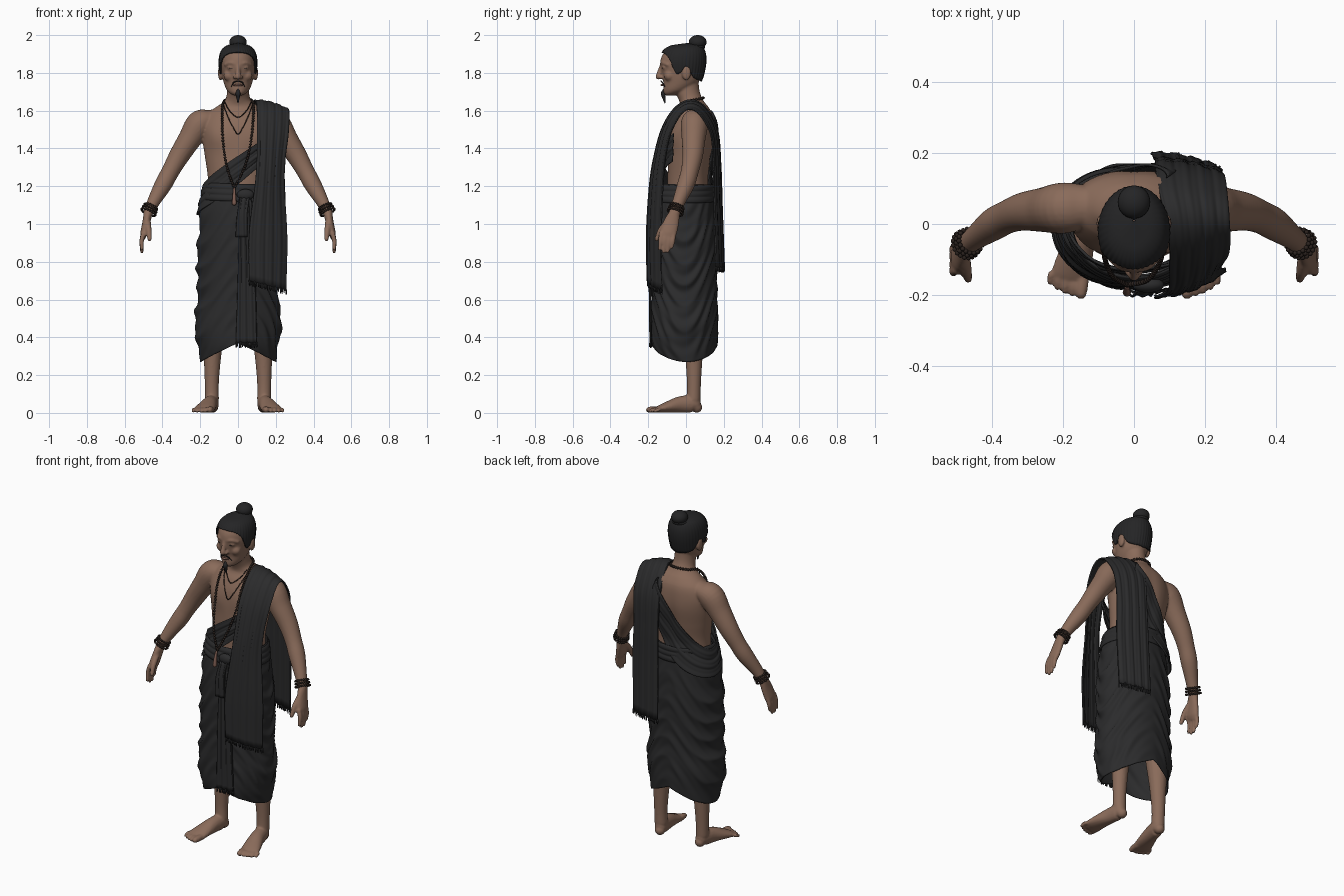
import bpy, bmesh
from math import sin, cos, pi, exp, degrees
from mathutils import Vector, Matrix

if "Cube" in bpy.data.objects:
    bpy.data.objects.remove(bpy.data.objects["Cube"])


def material(name, r, g, b):
    m = bpy.data.materials.new(name)
    m.use_nodes = True
    m.diffuse_color = (r, g, b, 1)
    m.node_tree.nodes["Principled BSDF"].inputs["Base Color"].default_value = (r, g, b, 1)
    return m


SKIN = material("brown skin", .255, .148, .103)
LIP = material("lip brown", .2, .105, .08)
CLOTH = material("black cloth", .024, .024, .025)
HAIR = material("black hair", .018, .018, .019)
BEAD = material("dark wood beads", .024, .016, .013)
skin_parts = []


def smooth(rows, t):
    """Smooth interpolation of rows keyed by their first value."""
    n = len(rows) - 1
    t = min(max(t, rows[0][0]), rows[n][0])
    i = next(k for k in range(n) if t <= rows[k + 1][0])
    a, b = rows[i], rows[i + 1]
    h = b[0] - a[0]
    f = (t - a[0]) / h

    def slope(k, c):
        p, q = rows[max(k - 1, 0)], rows[min(k + 1, n)]
        return (q[c] - p[c]) / (q[0] - p[0]) * h

    return [a[c] * (1 + 2 * f) * (1 - f) ** 2 + b[c] * f * f * (3 - 2 * f)
            + slope(i, c) * f * (1 - f) ** 2 - slope(i + 1, c) * f * f * (1 - f)
            for c in range(1, len(a))]


def path(points, n):
    rows = [(i, *p) for i, p in enumerate(points)]
    return [smooth(rows, k * (len(points) - 1) / n) for k in range(n + 1)]


def finish(name, bm, mat, thick=0):
    bmesh.ops.recalc_face_normals(bm, faces=bm.faces)
    for f in bm.faces:
        f.smooth = True
    me = bpy.data.meshes.new(name)
    bm.to_mesh(me)
    bm.free()
    me.materials.append(mat)
    ob = bpy.data.objects.new(name, me)
    bpy.context.collection.objects.link(ob)
    if mat is SKIN:
        skin_parts.append(ob)
    if thick:
        mod = ob.modifiers.new("thickness", "SOLIDIFY")
        mod.thickness, mod.offset = thick, 0


def grid(name, fn, nu, nv, mat, wrap=False, thick=0, caps=False):
    bm = bmesh.new()
    cols = nu if wrap else nu + 1
    rows = [[bm.verts.new(fn(i / nu, j / nv)) for i in range(cols)] for j in range(nv + 1)]
    for lo, hi in zip(rows, rows[1:]):
        for i in range(nu):
            k = (i + 1) % cols
            bm.faces.new((lo[i], lo[k], hi[k], hi[i]))
    if caps:
        bm.faces.new(rows[0])
        bm.faces.new(rows[-1])
    finish(name, bm, mat, thick)


def tube(name, points, mat, ref=(0, 1, 0), sides=16, steps=24, floor=-1):
    """Rounded limb through (x, y, z, radius along ref, other radius)."""
    pts = path([p if len(p) == 5 else (*p, p[3]) for p in points], steps)
    cs = [Vector(p[:3]) for p in pts]
    rings = []
    for k, p in enumerate(pts):
        t = (cs[min(k + 1, steps)] - cs[max(k - 1, 0)]).normalized()
        a = (Vector(ref) - t * t.dot(Vector(ref))).normalized()
        rings.append((cs[k], t, a, t.cross(a), p[3], p[4]))
    ends = []
    for ring, sign in ((rings[0], -1), (rings[-1], 1)):
        c, t, a, b, ra, rb = ring
        ends.append([(c + t * sign * min(ra, rb) * sin(q), t, a, b, ra * cos(q), rb * cos(q))
                     for q in (.5, 1, 1.4)])
    rings = ends[0][::-1] + rings + ends[1]

    def fn(u, v):
        c, t, a, b, ra, rb = rings[round(v * (len(rings) - 1))]
        p = c + a * ra * cos(2 * pi * u) + b * rb * sin(2 * pi * u)
        return p.x, p.y, max(p.z, floor)
    grid(name, fn, sides, len(rings) - 1, mat, wrap=True, caps=True)


def ball(name, loc, size, mat):
    bm = bmesh.new()
    bmesh.ops.create_uvsphere(bm, u_segments=24, v_segments=14, radius=1,
                              matrix=Matrix.Translation(loc) @ Matrix.Diagonal((*size, 1)))
    finish(name, bm, mat)


def beads(name, points, r):
    bm = bmesh.new()
    last = None
    for p in path(points, 400):
        p = Vector(p)
        if last is None or (p - last).length > 1.8 * r:
            bmesh.ops.create_icosphere(bm, subdivisions=2, radius=r, matrix=Matrix.Translation(p))
            last = p
    finish(name, bm, BEAD)


def fringe(name, edge, n):
    bm = bmesh.new()
    for i in range(n + 1):
        p = Vector(edge(i / n)) + Vector((.004 * sin(i * 5), .003 * sin(i * 3), -.01))
        bmesh.ops.create_cone(bm, segments=5, cap_ends=True, radius1=.002, radius2=.004,
                              depth=.026 + .008 * sin(i * 2.3), matrix=Matrix.Translation(p))
    finish(name, bm, CLOTH)


def around(table, a, z, off):
    # a = 0 is the front, growing toward the model's right
    rx, ry, cy = smooth(table, z)
    return (-(rx + off) * sin(a), cy - (ry + off) * cos(a), z)


# Torso and neck
TORSO = [(1.05, .165, .118, .01), (1.15, .16, .112, .01), (1.25, .16, .11, .012), (1.35, .174, .115, .022),
         (1.45, .188, .12, .033), (1.52, .19, .115, .038), (1.58, .165, .098, .045),
         (1.62, .115, .075, .045), (1.65, .072, .065, .03), (1.7, .058, .065, .008), (1.78, .058, .065, 0)]


def body(a, z, off=0):
    b = abs((a + pi) % (2 * pi) - pi)
    off += .012 * exp(-((b - .6) / .4) ** 2 - ((z - 1.46) / .06) ** 2)
    off -= .01 * exp(-((pi - b) / .2) ** 2 - ((z - 1.35) / .2) ** 2)
    return around(TORSO, a, z, off)


grid("torso", lambda u, v: body(2 * pi * u, 1.05 + .73 * v), 64, 56, SKIN, wrap=True, caps=True)

# Head
HEAD = [(1.68, .02, .02, -.085), (1.69, .04, .045, -.072), (1.71, .06, .07, -.05), (1.75, .076, .093, -.027),
        (1.8, .085, .108, -.022), (1.86, .09, .116, -.02), (1.91, .078, .102, -.012),
        (1.935, .05, .07, 0), (1.945, .003, .003, .01)]
grid("head", lambda u, v: around(HEAD, 2 * pi * u, 1.68 + .265 * v, 0), 48, 44, SKIN, wrap=True, caps=True)
tube("nose", [(0, -.126, 1.85, .01), (0, -.138, 1.81, .012), (0, -.146, 1.78, .016)], SKIN, (1, 0, 0))
tube("mouth", [(-.022, -.122, 1.735, .004), (0, -.129, 1.736, .006), (.022, -.122, 1.735, .004)], LIP, (0, 0, 1))
tube("goatee", [(0, -.118, 1.708, .007), (0, -.12, 1.69, .013), (0, -.116, 1.665, .008),
                (0, -.112, 1.642, .003)], HAIR, (1, 0, 0))
for s, side in ((1, "left"), (-1, "right")):
    ball(side + "_nostril", (s * .016, -.134, 1.777), (.011, .013, .01), SKIN)
    ball(side + "_cheek", (s * .045, -.088, 1.785), (.032, .028, .03), SKIN)
    ball(side + "_eyelid", (s * .036, -.116, 1.828), (.02, .011, .011), SKIN)
    ball(side + "_eye_slit", (s * .036, -.125, 1.825), (.012, .003, .0015), HAIR)
    tube(side + "_brow", [(s * .012, -.129, 1.847, .009), (s * .04, -.12, 1.853, .01),
                          (s * .066, -.097, 1.843, .009)], SKIN, (0, 0, 1))
    tube(side + "_moustache", [(s * .004, -.132, 1.756, .003), (s * .022, -.126, 1.75, .0035),
                               (s * .036, -.112, 1.728, .002)], HAIR, (0, 0, 1), steps=10)
    ball(side + "_ear", (s * .093, .002, 1.8), (.013, .024, .04), SKIN)

# Hair cap and top knot
HAIRLINE = [(0, 1.908), (35, 1.9), (58, 1.87), (74, 1.8), (86, 1.8), (100, 1.835), (125, 1.775), (180, 1.755)]


def hair(u, v):
    a = 2 * pi * u
    low = smooth(HAIRLINE, abs(degrees((a + pi) % (2 * pi) - pi)))[0]
    w = sin(v * pi / 2)
    x, y, z = around(HEAD, a, low + (1.945 - low) * w, .009 * (1 - w ** 8) + .0015 * sin(40 * a) * (1 - w))
    return x, y, z + .01 * w


grid("hair", hair, 160, 22, HAIR, wrap=True, thick=.006)
ball("hair_bun", (0, .062, 1.963), (.046, .047, .037), HAIR)
tube("bun_tie", [(.036 * sin(k * pi / 6), .055 + .036 * cos(k * pi / 6), 1.938, .01) for k in range(13)],
     HAIR, (0, 0, 1))

# Limbs, hands and feet
for s, side in ((1, "left"), (-1, "right")):
    tube(side + "_arm", [(s * .07, .05, 1.585, .03), (s * .14, .05, 1.557, .06, .05), (s * .2, .045, 1.53, .072, .073),
                         (s * .255, .04, 1.45, .063, .062), (s * .312, .035, 1.36, .054), (s * .357, .02, 1.28, .047),
                         (s * .395, 0, 1.21, .046), (s * .443, -.035, 1.125, .035), (s * .476, -.06, 1.06, .03, .025)],
         SKIN, steps=40, sides=24)
    tube(side + "_palm", [(s * .476, -.06, 1.06, .029, .024), (s * .485, -.077, 1.01, .041, .021),
                          (s * .497, -.093, .955, .045, .02), (s * .502, -.097, .935, .042, .016)], SKIN)
    for i, tip in enumerate((.868, .853, .855, .877)):
        y = -.13 + .0215 * i
        tube(f"{side}_finger_{i + 1}", [(s * .5, y, .95, .014), (s * .51, y - .004, .91, .0125),
                                        (s * .509, y - .01, tip, .0095)], SKIN, sides=10, steps=10)
    tube(side + "_thumb", [(s * .482, -.085, 1.02, .02), (s * .473, -.132, .97, .016),
                           (s * .468, -.155, .92, .012)], SKIN, sides=10, steps=10)
    axis = Vector((s * .4, -.3, -.85)).normalized()
    p, q = axis.orthogonal().normalized(), axis.cross(axis.orthogonal()).normalized()
    for i in range(3):
        c = Vector((s * .468, -.053, 1.077)) + axis * (i - 1) * .016
        beads(f"{side}_bracelet_{i + 1}", [c + (p * cos(k * pi / 6) + q * sin(k * pi / 6)) * (.036 + .002 * i)
                                           for k in range(13)], .0068)
    tube(side + "_leg", [(s * .12, .03, .62, .07), (s * .132, .04, .42, .058), (s * .136, .042, .28, .045),
                         (s * .139, .042, .15, .037), (s * .138, .04, .07, .037)], SKIN, (1, 0, 0))
    tube(side + "_foot", [(s * .134, .056, .03, .03), (s * .138, .035, .046, .037, .046), (s * .15, -.03, .044, .041, .044),
                          (s * .165, -.09, .032, .05, .032), (s * .178, -.14, .02, .055, .02),
                          (s * .183, -.158, .014, .05, .013)], SKIN, (1, 0, 0), floor=0)
    for i in range(5):
        x, r = .143 + .021 * i + .004 * (i > 0), .018 if i == 0 else .013 - .0007 * i
        tip = -.196 + .002 * i * i
        tube(f"{side}_toe_{i + 1}", [(s * x, -.14, .018, r), (s * (x + .004), tip + .02, .018, r),
                                     (s * (x + .006), tip, r * .9, r * .9)], SKIN, (1, 0, 0), 10, 8, floor=0)

# Merge the skin parts into one continuous body
bpy.ops.object.select_all(action="DESELECT")
for ob in skin_parts:
    ob.select_set(True)
bpy.context.view_layer.objects.active = skin_parts[0]
bpy.ops.object.join()
figure = bpy.context.view_layer.objects.active
figure.name = "body"
mod = figure.modifiers.new("merge", "REMESH")
mod.mode, mod.voxel_size, mod.use_smooth_shade = "VOXEL", .006, True
mod = figure.modifiers.new("soften", "SMOOTH")
mod.factor, mod.iterations = .5, 3

# Wrapped lower robe with hanging swags
ROBE = [(.27, .2, .155, .005), (.36, .213, .172, -.007), (.48, .23, .175, -.007), (.6, .215, .172, -.008),
        (.75, .217, .17, -.008), (.9, .213, .17, -.008), (1.05, .198, .163, -.01), (1.15, .183, .152, -.008),
        (1.22, .172, .143, 0)]


def robe(u, v):
    a = 2 * pi * u
    hem = .27 + .1 * (1 - abs(sin(a)))
    z = hem + (1.21 - hem) * v
    drop = z + .32 * abs(sin(a)) ** 1.5
    fold = 1 - 2 * abs(sin(24 * drop + 1.3 * sin(3 * a) + .6 * sin(9 * z))) + .35 * sin(83 * drop + 3 * cos(a))
    return around(ROBE, a, z, .0075 * fold * (.3 + .7 * abs(sin(a))) * min(1, 4 * (1 - v), .4 + 4 * v))


grid("lower_robe", robe, 116, 110, CLOTH, wrap=True, thick=.005)
grid("waist_roll", lambda u, v: around(ROBE, 2 * pi * u, 1.12 + .09 * v + .008 * sin(2 * pi * u),
                                       .003 + .005 * abs(sin(3 * pi * v))), 64, 18, CLOTH, wrap=True, thick=.006)
ball("waist_knot", (.04, -.172, 1.155), (.045, .022, .03), CLOTH)


def panel(rows, pleats, depth):
    def fn(u, v):
        z = rows[0][0] + (rows[-1][0] - rows[0][0]) * v
        y, xl, xr = smooth(rows, z)
        return xl + (xr - xl) * u, y - depth * sin(pleats * 2 * pi * u + 2 * v), z
    return fn


# Pleated centre panel and short waist end
centre = panel([(.37, -.187, -.01, .1), (.75, -.19, 0, .09), (1.13, -.178, .005, .07)], 3, .004)
grid("centre_panel", centre, 48, 30, CLOTH, thick=.006)
fringe("centre_fringe", lambda u: centre(u, 0), 22)
grid("waist_end", panel([(.93, -.2, -.012, .05), (1.05, -.2, -.005, .05), (1.14, -.185, .01, .06)], 2, .003),
     24, 12, CLOTH, thick=.006)

# Diagonal chest sash running round the right side to the left shoulder blade
SASH = [(-50, 1.33, 1.48), (-32, 1.3, 1.44), (0, 1.21, 1.36), (40, 1.11, 1.27), (90, 1.05, 1.2), (130, 1.06, 1.25),
        (165, 1.12, 1.37), (190, 1.2, 1.5), (215, 1.32, 1.6)]


def sash(u, v):
    d = -50 + 265 * u
    low, high = smooth(SASH, d)
    z = low + (high - low) * v
    fold = (.004 * sin(5 * pi * v + 3 * u) + .002 * sin(13 * pi * v)) * sin(pi * v)
    a = d * pi / 180
    return body(a, z, .018 + .018 * max(0, cos(a)) + .17 * max(0, 1.24 - z) + fold)


grid("chest_sash", sash, 80, 30, CLOTH, thick=.008)

# Long shawl over the left shoulder
SHAWL = [(-.202, .7, .06, .255), (-.205, .95, .06, .26), (-.19, 1.2, .09, .245), (-.168, 1.35, .1, .25),
         (-.128, 1.5, .1, .265), (-.062, 1.61, .1, .27), (.02, 1.655, .09, .267), (.1, 1.62, .07, .262),
         (.165, 1.5, .06, .255), (.182, 1.3, .06, .245), (.188, 1.1, .055, .25), (.2, .77, .05, .24)]
SHAWL_KEYS = [(i, *row) for i, row in enumerate(SHAWL)]


def shawl(u, v):
    y, z, xl, xr = smooth(SHAWL_KEYS, v * (len(SHAWL) - 1))
    pleat = .0022 * sin(8 * pi * u + 5 * v) + .001 * sin(18 * pi * u - 6 * v)
    drop = .05 * u * u * min(max((z - 1.35) / .25, 0), 1) + .05 * u * max(0, 1 - 6 * v)
    lift = min(max((z - 1.5) / .14, 0), 1)
    side, bend = (-1, .36) if y < 0 else (1, .2)
    return (xl + (xr - xl) * u, y * (1 - bend * u * u) + side * pleat * (1 - lift), z - drop + pleat * lift)


grid("shoulder_shawl", shawl, 60, 80, CLOTH, thick=.008)
fringe("shawl_front_fringe", lambda u: shawl(u, 0), 34)
fringe("shawl_back_fringe", lambda u: shawl(u, 1), 34)

# Necklaces and tassel
beads("long_necklace", [(-.02, -.172, 1.19), (-.058, -.15, 1.3), (-.078, -.112, 1.42), (-.084, -.075, 1.55),
                        (-.08, -.01, 1.635), (-.055, .07, 1.662), (0, .092, 1.668), (.055, .07, 1.662),
                        (.08, -.01, 1.64), (.08, -.08, 1.55), (.066, -.122, 1.42), (.035, -.16, 1.3),
                        (-.02, -.172, 1.19)], .0075)
beads("short_necklace", [(-.075, -.02, 1.625), (-.05, -.062, 1.56), (-.02, -.089, 1.5), (0, -.094, 1.475),
                         (.02, -.089, 1.5), (.05, -.062, 1.56), (.075, -.02, 1.625)], .003)
beads("collar_necklace", [(-.07, -.01, 1.645), (-.045, -.043, 1.6), (0, -.068, 1.565), (.045, -.043, 1.6),
                          (.07, -.01, 1.645)], .003)
tube("necklace_tassel", [(-.02, -.178, 1.185, .006), (-.02, -.188, 1.15, .009), (-.02, -.193, 1.11, .012)],
     LIP, (1, 0, 0), 10, 8)
